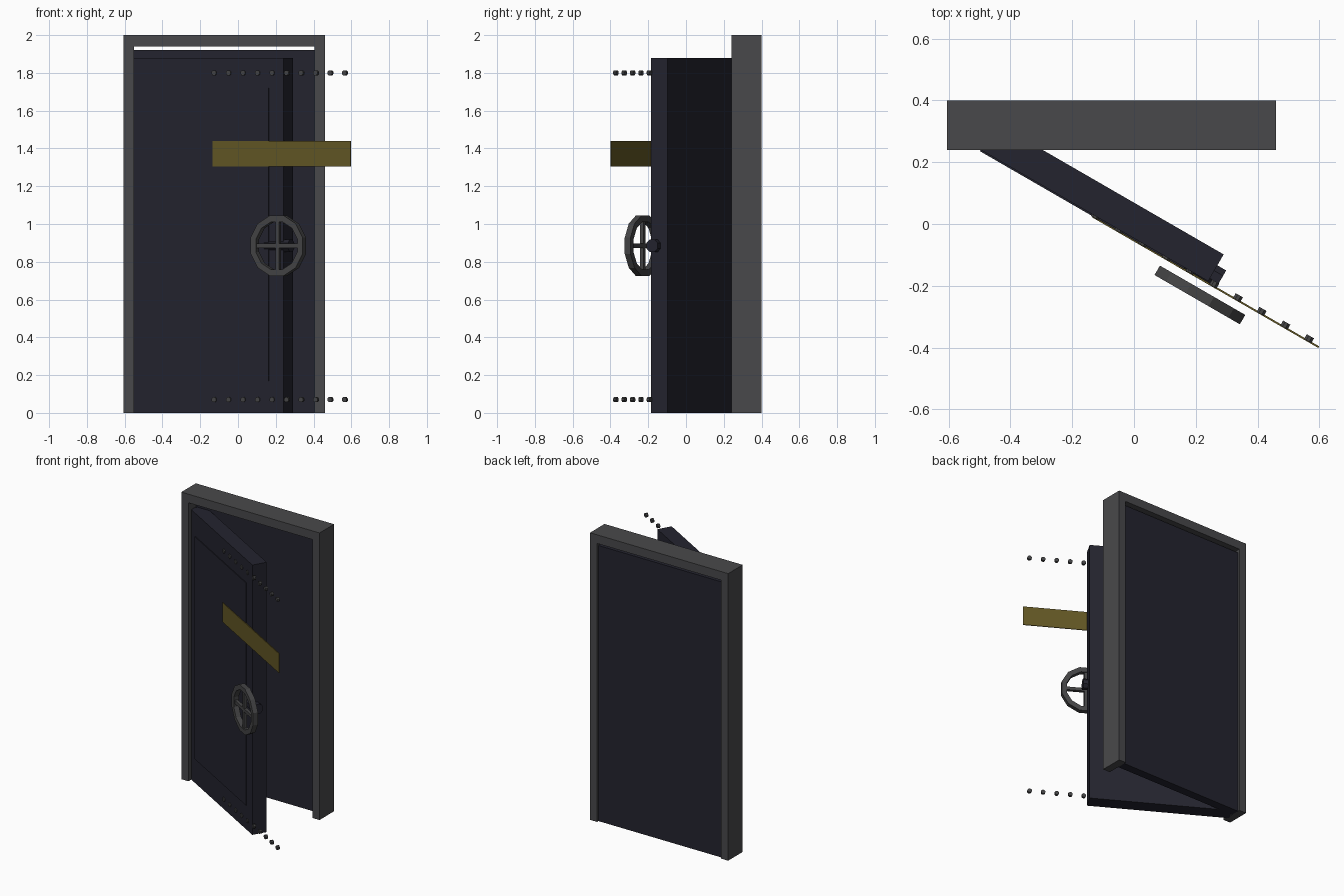
import bpy, bmesh, math
from mathutils import Matrix, Vector

if "Cube" in bpy.data.objects:
    bpy.data.objects.remove(bpy.data.objects["Cube"])


def material(name, rgb):
    m = bpy.data.materials.new(name)
    m.diffuse_color = (*rgb, 1)
    m.use_nodes = True
    m.node_tree.nodes["Principled BSDF"].inputs["Base Color"].default_value = m.diffuse_color
    return m


GREY = material("frame grey", (0.066, 0.066, 0.070))
STEEL = material("wheel grey", (0.058, 0.058, 0.060))
NAVY = material("dark navy", (0.0175, 0.0175, 0.028))
YELLOW = material("olive yellow", (0.125, 0.095, 0.018))

# Door space: x along the leaf from its free front edge, y into the leaf, z up
DOOR = Matrix.Translation((0.24, -0.185, 0)) @ Matrix.Rotation(math.radians(-30), 4, 'Z')
WORLD = Matrix.Identity(4)


def finish(name, bm, mat, space):
    bmesh.ops.recalc_face_normals(bm, faces=bm.faces)
    mesh = bpy.data.meshes.new(name)
    bm.to_mesh(mesh)
    bm.free()
    mesh.materials.append(mat)
    ob = bpy.data.objects.new(name, mesh)
    ob.matrix_world = space
    bpy.context.collection.objects.link(ob)
    return ob


def add_box(bm, lo, hi):
    lo, hi = Vector(lo), Vector(hi)
    mat = Matrix.Translation((lo + hi) / 2) @ Matrix.Diagonal((*(hi - lo), 1))
    bmesh.ops.create_cube(bm, size=1, matrix=mat)


def box(name, lo, hi, mat, space=WORLD):
    bm = bmesh.new()
    add_box(bm, lo, hi)
    return finish(name, bm, mat, space)


def add_cylinder(bm, center, axis, r, depth, sides):
    turn = Matrix.Rotation(math.pi / 2, 4, 'X' if axis == 'Y' else 'Y')
    mat = Matrix.Translation(center) @ turn @ Matrix.Rotation(math.pi / sides, 4, 'Z')
    bmesh.ops.create_cone(bm, cap_ends=True, segments=sides, radius1=r, radius2=r,
                          depth=depth, matrix=mat)


# Frame and back panel
box("left_post", (-0.605, 0.24, 0), (-0.55, 0.40, 1.94), GREY)
box("right_post", (0.405, 0.24, 0), (0.46, 0.40, 1.94), GREY)
box("lintel", (-0.605, 0.24, 1.94), (0.46, 0.40, 2.0), GREY)
box("back_panel", (-0.55, 0.325, 0), (0.405, 0.385, 1.92), NAVY)

# Open door leaf with a thin raised panel
box("door_leaf", (-0.93, 0, 0), (0, 0.10, 1.88), NAVY, DOOR)
box("door_panel", (-0.85, -0.005, 0.17), (-0.087, 0, 1.72), NAVY, DOOR)

# Bar across the front
box("warning_bar", (-0.427, -0.009, 1.305), (0.416, -0.003, 1.44), YELLOW, DOOR)

# Two rows of rivets
bm = bmesh.new()
for z in (0.07, 1.80):
    for i in range(10):
        add_cylinder(bm, (-0.421 + i * 0.0885, 0.002, z), 'Y', 0.0145, 0.018, 8)
finish("rivets", bm, STEEL, DOOR)

# Latch bolt sticking out of the free edge
bm = bmesh.new()
add_cylinder(bm, (-0.04, 0.025, 0.885), 'X', 0.037, 0.146, 8)
finish("latch_bolt", bm, NAVY, DOOR)

# Handwheel: twelve-sided rim of square section with crossed spokes
bm = bmesh.new()
N, R_OUT, R_IN, HALF = 12, 0.165, 0.131, 0.0175
rings = []
for i in range(N):
    a = 2 * math.pi * (i + 0.5) / N
    rings.append([bm.verts.new((r * math.cos(a), y, r * math.sin(a)))
                  for r, y in ((R_OUT, -HALF), (R_OUT, HALF), (R_IN, HALF), (R_IN, -HALF))])
for i in range(N):
    a, b = rings[i], rings[(i + 1) % N]
    for k in range(4):
        j = (k + 1) % 4
        bm.faces.new((a[k], a[j], b[j], b[k]))
add_box(bm, (-0.13, -0.011, -0.011), (0.13, 0.011, 0.011))
add_box(bm, (-0.0112, -0.0112, -0.13), (0.0112, 0.0112, 0.13))
finish("handwheel", bm, STEEL, DOOR @ Matrix.Translation((-0.001, -0.052, 0.885)))
